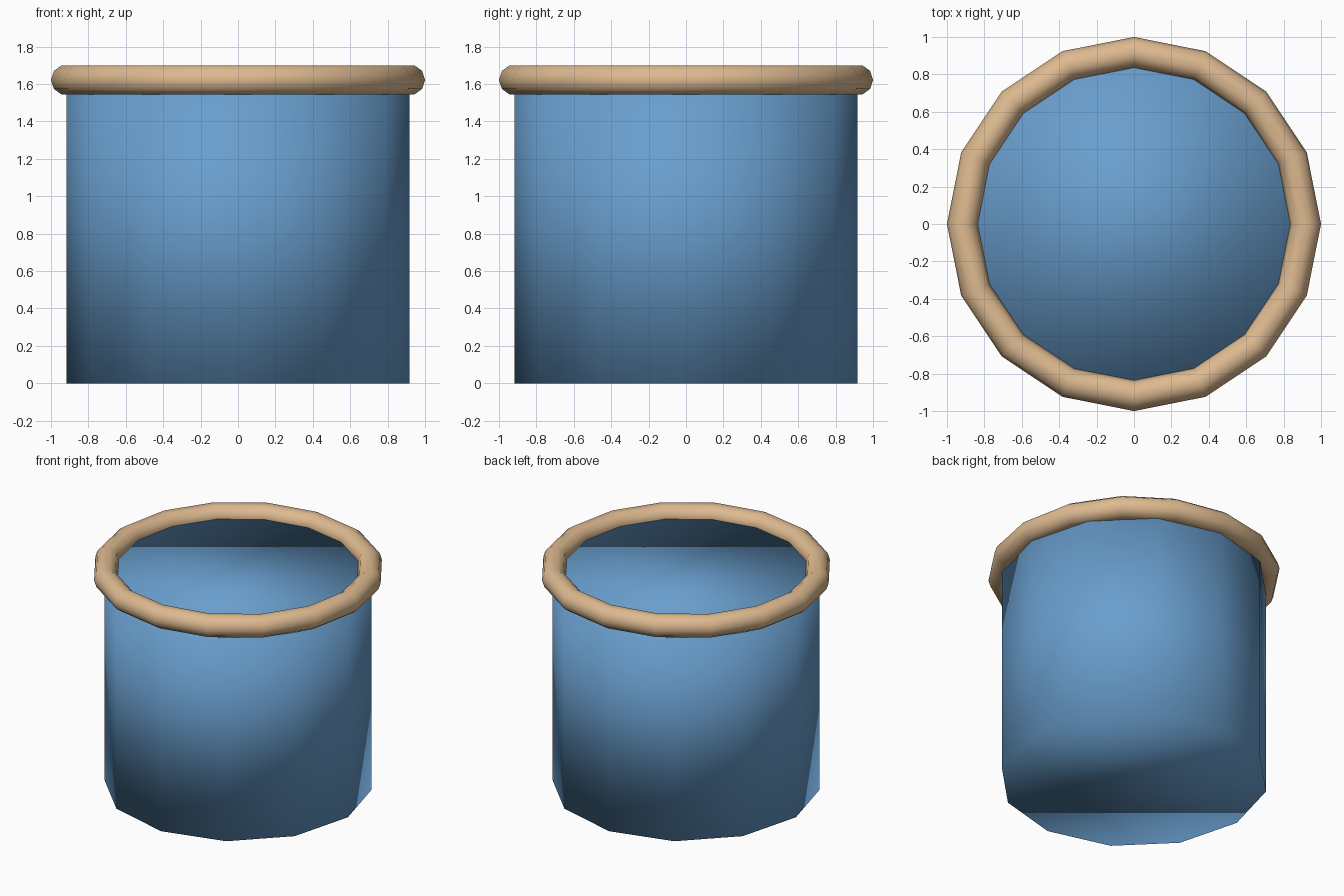
import bpy
from math import cos, sin, tau

cube = bpy.data.objects.get("Cube")
if cube:
    bpy.data.objects.remove(cube, do_unlink=True)

RADIUS = 0.918      # body radius and centre line of the rim
RIM_Z = 1.622       # height of the body top and the rim centre
TUBE = 0.082        # rim thickness radius


def flat_material(name, colour):
    mat = bpy.data.materials.new(name)
    mat.use_nodes = True
    mat.diffuse_color = colour
    mat.node_tree.nodes["Principled BSDF"].inputs["Base Color"].default_value = colour
    return mat


def finish(name, mat):
    obj = bpy.context.object
    obj.name = obj.data.name = name
    obj.data.materials.append(mat)
    bpy.ops.object.shade_smooth()
    return obj


blue = flat_material("soft blue", (0.14, 0.34, 0.61, 1))
tan = flat_material("warm tan", (0.73, 0.49, 0.28, 1))

# Closed twelve-sided body, smooth over the whole surface
bpy.ops.mesh.primitive_cylinder_add(vertices=12, radius=RADIUS, depth=RIM_Z,
                                    location=(0, 0, RIM_Z / 2))
body = finish("body", blue)
# Place the corners exactly on the axes
for i in range(12):
    a = tau * i / 12
    for v in body.data.vertices[2 * i:2 * i + 2]:
        v.co.x, v.co.y = RADIUS * sin(a), RADIUS * cos(a)

# Chunky rolled rim around the top edge
bpy.ops.mesh.primitive_torus_add(major_segments=16, minor_segments=10,
                                 major_radius=RADIUS, minor_radius=TUBE,
                                 location=(0, 0, RIM_Z))
finish("rim", tan)
